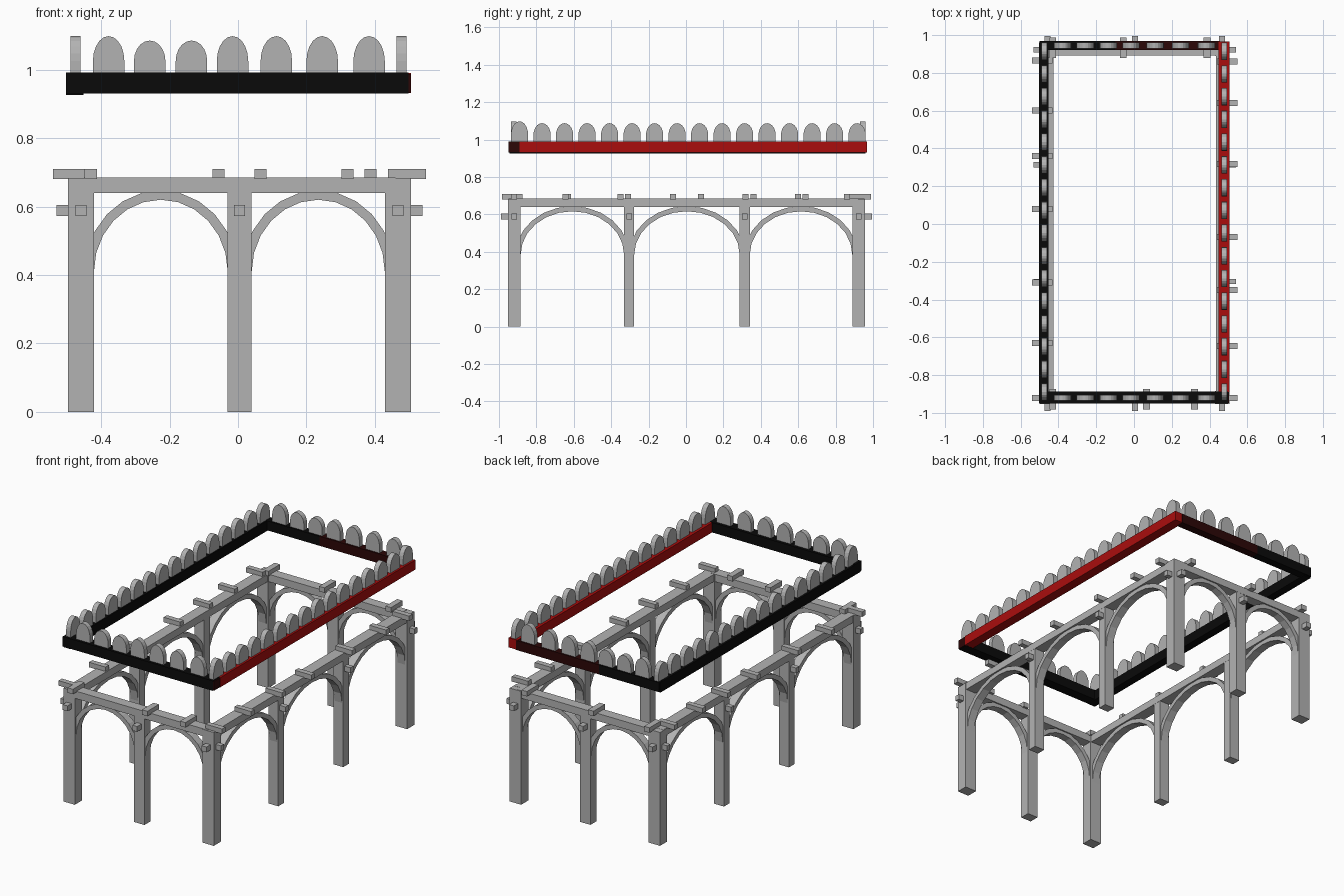
import bpy, bmesh, math
from mathutils import Vector

cube = bpy.data.objects.get("Cube")
if cube:
    bpy.data.objects.remove(cube)


def material(name, rgb):
    m = bpy.data.materials.new(name)
    m.use_nodes = True
    m.diffuse_color = (*rgb, 1)
    m.node_tree.nodes["Principled BSDF"].inputs["Base Color"].default_value = (*rgb, 1)
    return m


GREY = material("stone_grey", (0.45, 0.45, 0.45))
BLACK = material("black", (0.003, 0.003, 0.003))
RED = material("red", (0.4, 0.004, 0.004))
DARK_RED = material("dark_red", (0.025, 0.002, 0.002))


def finish(name, bm, mat):
    bmesh.ops.recalc_face_normals(bm, faces=bm.faces)
    mesh = bpy.data.meshes.new(name)
    bm.to_mesh(mesh)
    bm.free()
    mesh.materials.append(mat)
    obj = bpy.data.objects.new(name, mesh)
    bpy.context.collection.objects.link(obj)
    return obj


def box(name, x, y, z, mat=GREY):
    """Box from (min, max) ranges on each axis."""
    bm = bmesh.new()
    bmesh.ops.create_cube(bm, size=1)
    for v in bm.verts:
        v.co = Vector([(lo + hi) / 2 + c * (hi - lo)
                       for c, (lo, hi) in zip(v.co, (x, y, z))])
    return finish(name, bm, mat)


def around(c, half):
    return (c - half, c + half)


def prism(name, outline, along, depth, mat=GREY):
    """Extrude an (s, z) outline; s runs along x or y, depth across it."""
    def place(s, d, z):
        return (s, d, z) if along == "x" else (d, s, z)
    bm = bmesh.new()
    rings = [[bm.verts.new(place(s, d, z)) for s, z in outline] for d in depth]
    n = len(outline)
    for i in range(n):
        j = (i + 1) % n
        bm.faces.new((rings[0][i], rings[0][j], rings[1][j], rings[1][i]))
    bm.faces.new(rings[0])
    bm.faces.new(rings[1][::-1])
    return finish(name, bm, mat)


def arch(name, along, lo, hi, spring, top, depth):
    """Curved brace whose outer rim runs into the posts and beam."""
    mid, a, b, t, steps = (lo + hi) / 2, (hi - lo) / 2, top - spring, 0.027, 12
    angles = [math.pi * i / steps for i in range(steps + 1)]
    inner = [(mid + a * math.cos(g), spring + b * math.sin(g)) for g in angles]
    outer = [(mid + (a + t) * math.cos(g), spring + (b + t) * math.sin(g)) for g in angles]
    bm = bmesh.new()
    rings = []
    for d in depth:
        for pts in (inner, outer):
            rings.append([bm.verts.new((s, d, z) if along == "x" else (d, s, z))
                          for s, z in pts])
    i0, o0, i1, o1 = rings
    for k in range(steps):
        for p, q in ((i0, o0), (o0, o1), (o1, i1), (i1, i0)):
            bm.faces.new((p[k], p[k + 1], q[k + 1], q[k]))
    for k in (0, steps):
        bm.faces.new((i0[k], o0[k], o1[k], i1[k]))
    finish(name, bm, GREY)


# Posts: three across each end, four along each side
END_Y = {"front": -0.918, "back": 0.923}
SIDE_X = {"right": -0.459, "left": 0.467}
TOP = 0.683
for end, y in END_Y.items():
    for side, x in SIDE_X.items():
        box(f"{end}_{side}_corner_post", around(x, 0.038), around(y, 0.034), (0, TOP))
    box(f"{end}_middle_post", around(0.005, 0.035), around(y, 0.03), (0, TOP - 0.02))
INNER_Y = (-0.304, 0.314)
for side, x in SIDE_X.items():
    for i, y in enumerate(INNER_Y):
        box(f"{side}_inner_post_{i}", around(x, 0.033), around(y, 0.027), (0, TOP - 0.02))

# Beams and arches between the posts
for end, y in END_Y.items():
    box(f"{end}_beam", (-0.45, 0.46), around(y, 0.031), (0.64, 0.685))
    for i, (lo, hi) in enumerate(((-0.421, -0.03), (0.04, 0.429))):
        arch(f"{end}_arch_{i}", "x", lo, hi, 0.41, 0.62, around(y, 0.023))
for side, x in SIDE_X.items():
    box(f"{side}_beam", around(x, 0.034), (-0.91, 0.92), (0.64, 0.684))
    for i, (lo, hi) in enumerate(((-0.884, -0.331), (-0.277, 0.287), (0.341, 0.889))):
        arch(f"{side}_arch_{i}", "y", lo, hi, 0.385, 0.617, around(x, 0.025))

# Short joist ends lying across the beams
for end, xs in {"front": (-0.43, 0.066, 0.32), "back": (-0.43, -0.057, 0.387)}.items():
    out = -1 if end == "front" else 1
    for i, x in enumerate(xs):
        box(f"{end}_joist_{i}", around(x, 0.018), around(END_Y[end] + out * 0.01, 0.055),
            (0.68, 0.71))
joists = {"right": (-0.92, -0.63, -0.31, 0.08, 0.36, 0.6, 0.865),
          "left": (-0.92, -0.645, -0.35, -0.07, 0.317, 0.64, 0.86)}
for side, ys in joists.items():
    out = -1 if side == "right" else 1
    for i, y in enumerate(ys):
        box(f"{side}_joist_{i}", around(SIDE_X[side] + out * 0.027, 0.055), around(y, 0.016),
            (0.68, 0.71))

# Square pegs sticking out of the posts
PEG_Z = (0.572, 0.604)
for end, y in END_Y.items():
    out = -1 if end == "front" else 1
    for i, x in enumerate((SIDE_X["right"], 0.005, SIDE_X["left"])):
        box(f"{end}_peg_{i}", around(x, 0.016), around(y + out * 0.042, 0.03), PEG_Z)
for side, x in SIDE_X.items():
    out = -1 if side == "right" else 1
    for i, y in enumerate((END_Y["front"], *INNER_Y, END_Y["back"])):
        box(f"{side}_peg_{i}", around(x + out * 0.042, 0.03), around(y, 0.014), PEG_Z)

# Painted rim floating above
box("front_rim", (-0.503, 0.498), (-0.95, -0.888), (0.931, 0.991), BLACK)
box("right_rim", (-0.502, -0.452), (-0.945, 0.96), (0.926, 0.987), BLACK)
box("left_rim", (0.447, 0.505), (-0.89, 0.967), (0.932, 0.99), RED)
box("left_rim_front_end", (0.452, 0.504), (-0.948, -0.89), (0.933, 0.988), DARK_RED)
box("back_rim_plain", (-0.5, -0.1), (0.92, 0.969), (0.931, 0.988), BLACK)
box("back_rim_tinted", (-0.1, 0.455), (0.92, 0.969), (0.931, 0.988), DARK_RED)


# Round-topped slabs standing on the rim
def slab(name, along, centre, height, depth):
    half, base, shoulder, steps = 0.046, 0.975, 1.025, 10
    outline = [(centre + half, base)]
    for i in range(steps + 1):
        g = math.pi * i / steps
        outline.append((centre + half * math.cos(g),
                        shoulder + (height - shoulder) * math.sin(g)))
    outline.append((centre - half, base))
    prism(name, outline, along, depth)


slab_x = (-0.378, -0.258, -0.136, -0.016, 0.112, 0.246, 0.383)
for end, y in {"front": -0.92, "back": 0.945}.items():
    for i, x in enumerate(slab_x):
        slab(f"{end}_slab_{i}", "x", x, 1.085 if i in (1, 2) else 1.098, around(y, 0.015))
for side, x in {"right": -0.475, "left": 0.478}.items():
    for i in range(16):
        slab(f"{side}_slab_{i}", "y", -0.89 + 0.1203 * i, 1.098 if i == 0 else 1.088,
             around(x, 0.015))
